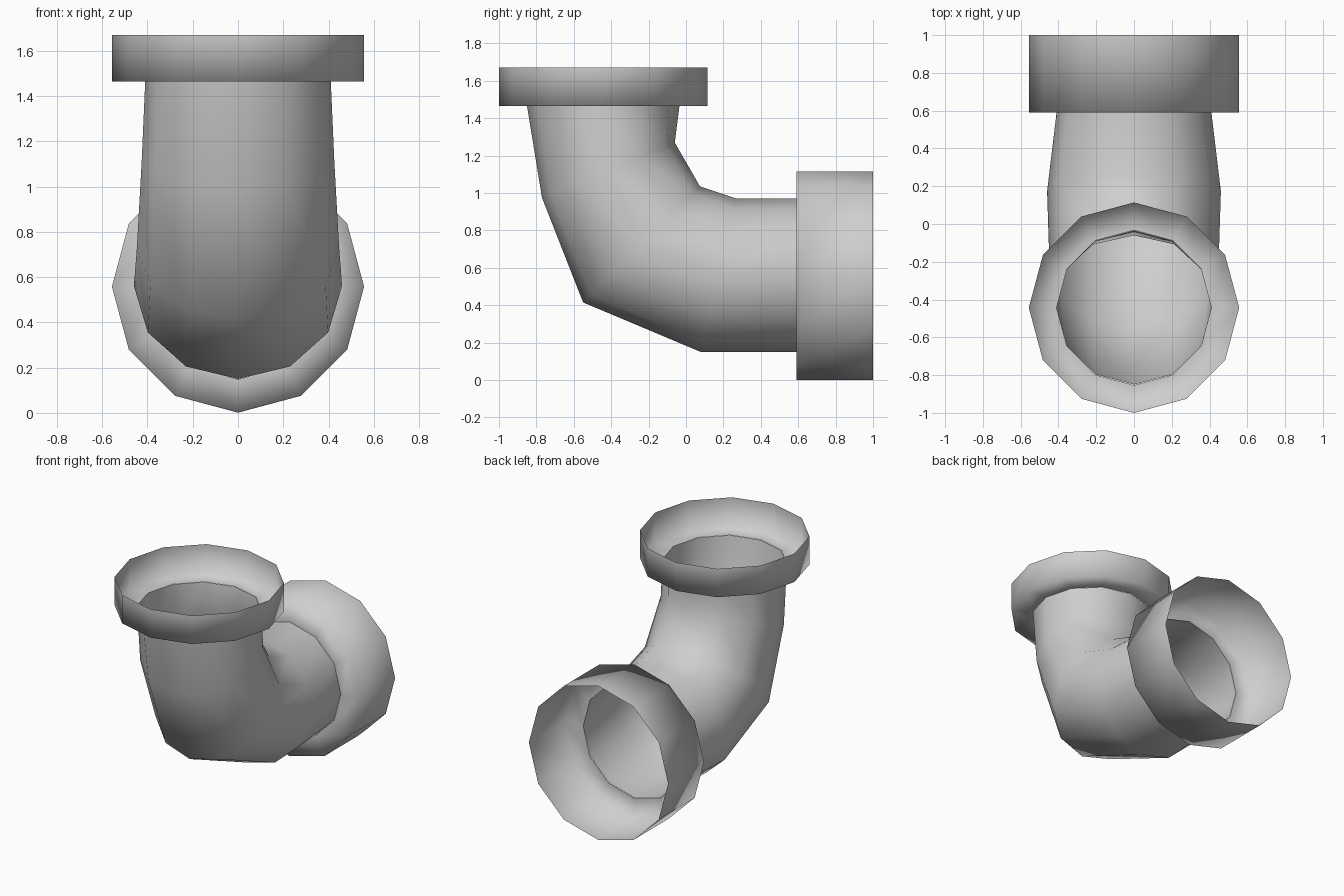
import bpy
import math
from mathutils import Vector

cube = bpy.data.objects.get("Cube")
if cube:
    bpy.data.objects.remove(cube, do_unlink=True)

SIDES = 12
PIPE_R, COLLAR_R = 0.41, 0.557

grey = bpy.data.materials.new("plain_grey")
grey.use_nodes = True
grey.diffuse_color = (0.62, 0.62, 0.62, 1)
grey.node_tree.nodes["Principled BSDF"].inputs["Base Color"].default_value = (0.62, 0.62, 0.62, 1)


def ring(outer, inner, half_width):
    """Ellipse across the YZ segment outer-inner, half_width wide along x."""
    a, b = Vector((0, *outer)), Vector((0, *inner))
    mid, arm = (a + b) / 2, (a - b) / 2
    side = Vector((half_width, 0, 0))
    angles = [2 * math.pi * i / SIDES for i in range(SIDES)]
    return [mid + arm * math.cos(t) + side * math.sin(t) for t in angles]


def shell(name, sections):
    """Open tube skinned through a list of sections."""
    verts = [v for s in sections for v in ring(*s)]
    faces = []
    for k in range(len(sections) - 1):
        for i in range(SIDES):
            j = (i + 1) % SIDES
            a, b = k * SIDES, (k + 1) * SIDES
            faces.append((a + i, b + i, b + j, a + j))
    mesh = bpy.data.meshes.new(name)
    mesh.from_pydata(verts, [], faces)
    mesh.materials.append(grey)
    mesh.shade_smooth()
    obj = bpy.data.objects.new(name, mesh)
    bpy.context.collection.objects.link(obj)
    return obj


# Bent pipe: outer bend point, inner bend point, half width
shell("elbow_pipe", [
    ((-0.85, 1.465), (-0.035, 1.465), PIPE_R),
    ((-0.77, 0.975), (-0.06, 1.27), 0.425),
    ((-0.55, 0.415), (0.075, 1.035), 0.447),
    ((0.08, 0.15), (0.265, 0.972), 0.46),
    ((0.59, 0.15), (0.59, 0.972), PIPE_R),
])

# Open collars: flat shoulder, then a thin wall
CY, CZ = -0.443, 0.558
shell("top_collar", [((CY - r, z), (CY + r, z), r)
                     for r, z in ((PIPE_R, 1.465), (COLLAR_R, 1.465), (COLLAR_R, 1.67))])
shell("back_collar", [((y, CZ - r), (y, CZ + r), r)
                      for r, y in ((PIPE_R, 0.59), (COLLAR_R, 0.59), (COLLAR_R, 1.0))])
